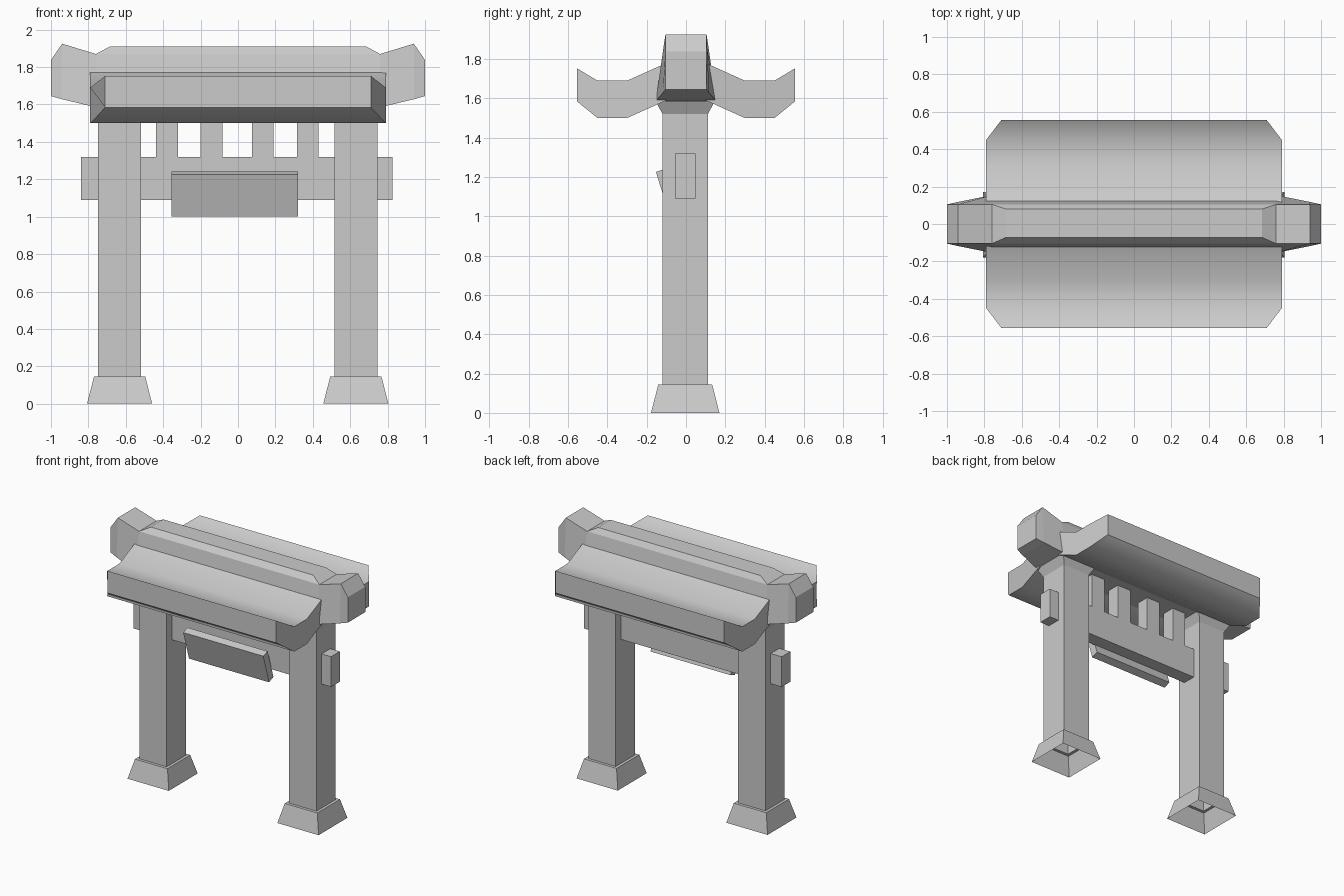
import bpy, bmesh, math

if "Cube" in bpy.data.objects:
    bpy.data.objects.remove(bpy.data.objects["Cube"])


def loft(name, rings, cap_start=True, cap_end=True, smooth=None):
    """Skin a list of equally long vertex rings."""
    bm = bmesh.new()
    vs = [[bm.verts.new(p) for p in ring] for ring in rings]
    n = len(vs[0])
    for a, b in zip(vs, vs[1:]):
        for i in range(n):
            j = (i + 1) % n
            bm.faces.new((a[i], a[j], b[j], b[i]))
    if cap_start:
        bm.faces.new(vs[0][::-1])
    if cap_end:
        bm.faces.new(vs[-1])
    bmesh.ops.recalc_face_normals(bm, faces=bm.faces)
    me = bpy.data.meshes.new(name)
    bm.to_mesh(me)
    bm.free()
    ob = bpy.data.objects.new(name, me)
    bpy.context.collection.objects.link(ob)
    if smooth:
        bpy.ops.object.select_all(action='DESELECT')
        ob.select_set(True)
        bpy.context.view_layer.objects.active = ob
        bpy.ops.object.shade_smooth_by_angle(angle=math.radians(smooth))
    return ob


def rect(cx, cy, hx, hy, z):
    return [(cx - hx, cy - hy, z), (cx + hx, cy - hy, z),
            (cx + hx, cy + hy, z), (cx - hx, cy + hy, z)]


def box(name, x0, x1, y0, y1, z0, z1):
    cx, cy, hx, hy = (x0 + x1) / 2, (y0 + y1) / 2, (x1 - x0) / 2, (y1 - y0) / 2
    return loft(name, [rect(cx, cy, hx, hy, z0), rect(cx, cy, hx, hy, z1)])


# Posts: hollow flared foot, straight shaft, flared head
for side, cx in (("left", -0.633), ("right", 0.63)):
    steps = [(0.174, 0), (0.137, 0.145), (0.115, 0.145), (0.115, 1.52), (0.152, 1.588)]
    loft(side + "_post", [rect(cx, -0.004, h, h, z) for h, z in steps], cap_start=False)

# Tie beam and the short struts above it
box("tie_beam", -0.84, 0.825, -0.057, 0.048, 1.09, 1.32)
for i, cx in enumerate((-0.38, -0.142, 0.132, 0.373)):
    box(f"strut_{i + 1}", cx - 0.058, cx + 0.058, -0.055, 0.047, 1.31, 1.6)

# Tilted name board
board = [(-0.153, 1.226), (-0.083, 1.0), (-0.03, 1.02), (-0.1, 1.243)]
loft("sign_board", [[(x, y, z) for y, z in board] for x in (-0.355, 0.32)])

# Curved roof slopes, front and back, with clipped outer corners (y, z, half length)
slope = [(0.10, 1.78, 0.79), (0.30, 1.69, 0.79), (0.45, 1.69, 0.79), (0.555, 1.753, 0.71),
         (0.555, 1.585, 0.71), (0.45, 1.50, 0.79), (0.30, 1.50, 0.79), (0.10, 1.59, 0.79)]
for side, s in (("front", -1), ("back", 1)):
    loft(side + "_roof", [[(e * hx, s * y, z) for y, z, hx in slope] for e in (-1, 1)],
         smooth=40)

# Ridge beam with upturned ends (x, top z, bottom half width, bottom z)
half = [(1.0, 1.838, 0.105, 1.645), (0.94, 1.925, 0.118, 1.628), (0.76, 1.87, 0.154, 1.585)]
stations = [(-x, t, w, b) for x, t, w, b in half] + half[::-1]
loft("ridge_beam", [[(x, -0.105, t), (x, 0.105, t), (x, w, b), (x, -w, b)]
                    for x, t, w, b in stations])

# Bevelled cap along the ridge
loft("ridge_cap", [rect(0, 0, 0.76, 0.105, 1.87), rect(0, 0.004, 0.685, 0.076, 1.91)],
     cap_start=False)
